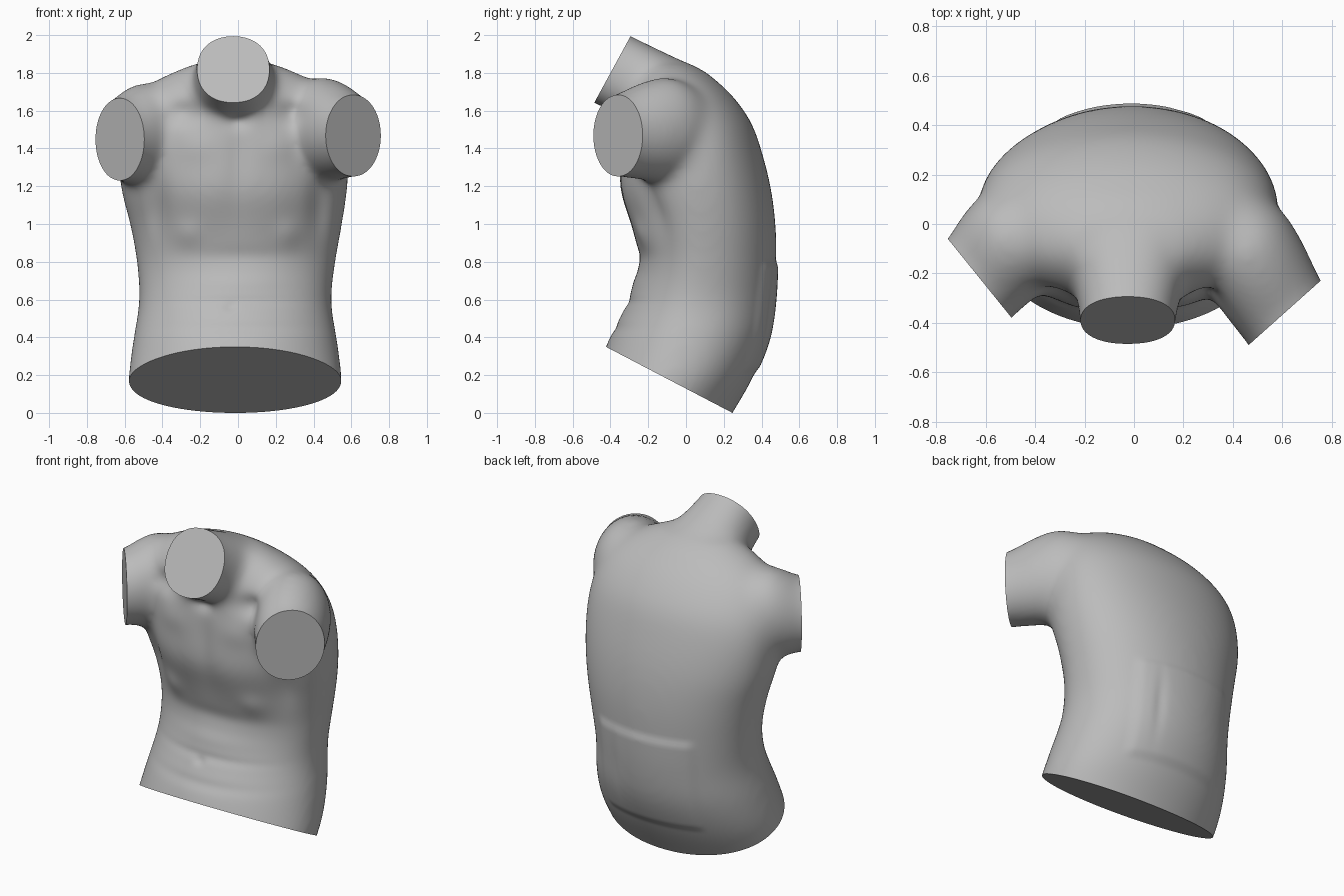
import bpy, bmesh
from math import sin, cos, pi, exp, copysign
from mathutils import Vector

cube = bpy.data.objects.get("Cube")
if cube:
    bpy.data.objects.remove(cube, do_unlink=True)

SIDES = 64
ANGLES = [2 * pi * i / SIDES for i in range(SIDES)]


def loft(bm, rings):
    """Closed skin over a stack of point rings."""
    loops = [[bm.verts.new(p) for p in ring] for ring in rings]
    for a, b in zip(loops, loops[1:]):
        for i in range(SIDES):
            j = (i + 1) % SIDES
            bm.faces.new((a[i], a[j], b[j], b[i]))
    bm.faces.new(loops[0][::-1])
    bm.faces.new(loops[-1])


def power(value, p):
    return copysign(abs(value) ** p, value)


def smooth_rows(rows, steps=6):
    """Spline through rows of numbers, so the skin has no bands."""
    ends = [rows[0]] + rows + [rows[-1]]
    result = []
    for a, b, c, d in zip(ends, ends[1:], ends[2:], ends[3:]):
        for k in range(steps):
            t = k / steps
            result.append([q + 0.5 * t * (r - p + t * (2 * p - 5 * q + 4 * r - s + t * (3 * (q - r) + s - p)))
                           for p, q, r, s in zip(a, b, c, d)])
    return result + [rows[-1]]


def slice_ring(z, cx, half, front, mid, back):
    """Level body slice with separate front and back depth."""
    ring = []
    for t in ANGLES:
        depth, p = (back - mid, 0.9) if sin(t) > 0 else (mid - front, 1.04)
        ring.append((cx + half * power(cos(t), 0.98), mid + depth * power(sin(t), p), z))
    return ring


def stump(bm, sections, side, up, squareness=1.0):
    """Shaped limb through (x, y, z, width, height), run past its cut plane."""
    side, up = Vector(side), Vector(up)
    last, before = sections[-1], sections[-2]
    beyond = [p + 0.5 * (p - q) for p, q in zip(last[:3], before[:3])]
    rows = smooth_rows(sections) + [beyond + list(last[3:])]
    loft(bm, [[Vector((x, y, z)) + side * w * power(cos(t), squareness) + up * h * power(sin(t), squareness)
               for t in ANGLES] for x, y, z, w, h in rows])


# Stooped trunk: height, centre, half width, front, widest depth, back
trunk = [
    (-0.15, 0, 0.55, -0.60, -0.25, 0.15),
    (0.0, -0.015, 0.56, -0.55, -0.20, 0.24),
    (0.2, -0.015, 0.565, -0.48, -0.08, 0.355),
    (0.4, -0.015, 0.54, -0.41, 0.0, 0.435),
    (0.6, -0.015, 0.51, -0.31, 0.05, 0.467),
    (0.8, -0.01, 0.525, -0.25, 0.08, 0.477),
    (1.0, -0.01, 0.56, -0.285, 0.08, 0.475),
    (1.2, -0.02, 0.60, -0.345, 0.06, 0.45),
    (1.4, -0.025, 0.61, -0.35, 0.04, 0.40),
    (1.55, -0.025, 0.59, -0.34, 0.0, 0.345),
    (1.68, -0.02, 0.53, -0.31, -0.05, 0.255),
    (1.78, -0.02, 0.40, -0.26, -0.07, 0.15),
    (1.86, -0.02, 0.22, -0.20, -0.09, 0.03),
]
bm = bmesh.new()
loft(bm, [slice_ring(*s) for s in smooth_rows(trunk)])

# Arm and neck stumps, rooted inside the trunk
Z = (0, 0, 1)
stump(bm, [(0.27, 0.10, 1.50, 0.17, 0.18), (0.45, -0.11, 1.515, 0.22, 0.275),
           (0.61, -0.36, 1.48, 0.197, 0.217)], (0.75, 0.67, 0), Z)
stump(bm, [(-0.28, 0.10, 1.48, 0.17, 0.18), (-0.49, -0.07, 1.49, 0.225, 0.27),
           (-0.625, -0.22, 1.46, 0.207, 0.217)], (-0.63, 0.78, 0), Z)
stump(bm, [(-0.02, 0.0, 1.58, 0.42, 0.26), (-0.02, -0.18, 1.72, 0.25, 0.21),
           (-0.025, -0.39, 1.83, 0.192, 0.203)], (1, 0, 0), (0, 0.48, 0.88), 0.9)
bmesh.ops.recalc_face_normals(bm, faces=bm.faces)

mesh = bpy.data.meshes.new("torso")
bm.to_mesh(mesh)
bm.free()
torso = bpy.data.objects.new("torso", mesh)
bpy.context.collection.objects.link(torso)
bpy.context.view_layer.objects.active = torso
torso.select_set(True)

# Fuse into one skin and soften the joins
fuse = torso.modifiers.new("fuse", 'REMESH')
fuse.mode = 'VOXEL'
fuse.voxel_size = 0.017
soften = torso.modifiers.new("soften", 'SMOOTH')
soften.factor = 0.5
soften.iterations = 55
for name in ("fuse", "soften"):
    bpy.ops.object.modifier_apply(modifier=name)

# Front muscles, folds and hollows: x, z, x spread, z spread, outward push
relief = [
    (0, 1.35, 0.06, 0.22, -0.012),
    (0.03, 0.84, 0.28, 0.05, -0.008),
    (0, 0.70, 0.25, 0.05, 0.008),
    (0, 0.60, 0.32, 0.025, -0.008),
    (0, 0.46, 0.35, 0.03, -0.008),
    (-0.04, 0.57, 0.03, 0.02, -0.012),
    (0, 1.57, 0.06, 0.05, -0.025),
]
for s in (-1, 1):
    relief += [
        (s * 0.19, 1.10, 0.14, 0.20, 0.014),
        (s * 0.27, 0.96, 0.07, 0.07, 0.014),
        (s * 0.43, 1.10, 0.06, 0.16, -0.035),
        (s * 0.29, 1.60, 0.08, 0.06, -0.035),
        (s * 0.22, 1.42, 0.10, 0.08, 0.010),
    ]


def ramp(value, width):
    t = max(0.0, min(1.0, value / width))
    return t * t * (3 - 2 * t)


bm = bmesh.new()
bm.from_mesh(torso.data)
bm.normal_update()
for v in bm.verts:
    x, y, z = v.co
    if v.normal.y < 0:
        push = sum(d * exp(-((x - a) / sx) ** 2 - ((z - b) / sz) ** 2)
                   for a, b, sx, sz, d in relief)
    else:
        # Raised patch low on the back
        edge = ramp(0.35 - abs(x + 0.01), 0.07) * ramp(0.31 - abs(z - 0.52), 0.06)
        groove = 0.6 * exp(-((x - 0.18) / 0.03) ** 2 - ((z - 0.55) / 0.18) ** 2)
        push = 0.013 * edge * (1 - groove)
    v.co.y += push * v.normal.y

# Flat cuts: waist, left arm, right arm, neck
cuts = [
    ((0, -0.42, 0.36), (0, -0.35, -0.67)),
    ((0.61, -0.36, 1.48), (0.67, -0.75, 0)),
    ((-0.625, -0.22, 1.46), (-0.78, -0.63, 0)),
    ((0, -0.39, 1.83), (0, -0.88, 0.48)),
]
for point, normal in cuts:
    bmesh.ops.bisect_plane(bm, geom=bm.verts[:] + bm.edges[:] + bm.faces[:], dist=1e-5,
                           plane_co=point, plane_no=Vector(normal).normalized(), clear_outer=True)
    rim = [e for e in bm.edges if e.is_boundary]
    bmesh.ops.contextual_create(bm, geom=rim)

# Rest the lowest point on the ground
low = min(v.co.z for v in bm.verts)
bmesh.ops.translate(bm, verts=bm.verts, vec=(0, 0, -low))
bm.to_mesh(torso.data)
bm.free()

# Plain stone colour
stone = bpy.data.materials.new("grey_stone")
stone.use_nodes = True
colour = (0.5, 0.5, 0.5, 1)
stone.diffuse_color = colour
stone.node_tree.nodes["Principled BSDF"].inputs["Base Color"].default_value = colour
torso.data.materials.clear()
torso.data.materials.append(stone)
bpy.ops.object.shade_smooth_by_angle(angle=0.6)
